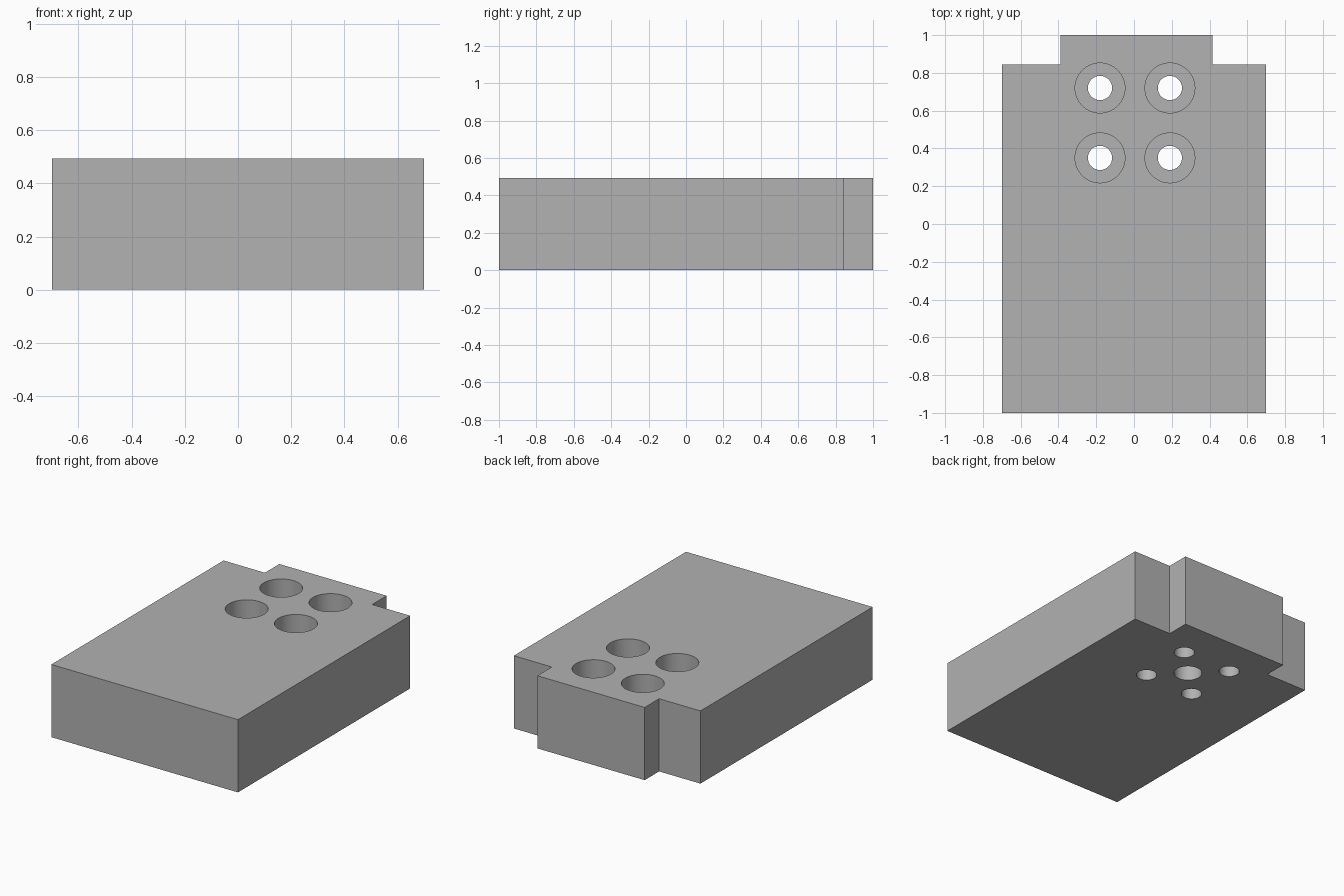
import bpy
import bmesh

HEIGHT = 0.493
HOLE_X = (-0.18, 0.19)
HOLE_Y = (0.35, 0.72)

cube = bpy.data.objects.get("Cube")
if cube:
    bpy.data.objects.remove(cube, do_unlink=True)

# Single grey material
grey = bpy.data.materials.new("plain grey")
grey.use_nodes = True
colour = (0.445, 0.445, 0.445, 1)
grey.diffuse_color = colour
grey.node_tree.nodes["Principled BSDF"].inputs["Base Color"].default_value = colour


def add_cutter(name, x, y, radius, bottom, top):
    """Upright cylinder used to bore a hole."""
    bpy.ops.mesh.primitive_cylinder_add(
        vertices=64, radius=radius, depth=top - bottom,
        location=(x, y, (bottom + top) / 2))
    cutter = bpy.context.object
    cutter.name = name
    cutter.hide_render = True
    return cutter


# Block with a tongue at the back, extruded from its outline
outline = [(-0.7, -1), (0.7, -1), (0.7, 0.845), (0.415, 0.845),
           (0.415, 1), (-0.39, 1), (-0.39, 0.845), (-0.7, 0.845)]
bm = bmesh.new()
base = bm.faces.new([bm.verts.new((x, y, 0)) for x, y in outline])
top = bmesh.ops.extrude_face_region(bm, geom=[base])
verts = [v for v in top["geom"] if isinstance(v, bmesh.types.BMVert)]
bmesh.ops.translate(bm, verts=verts, vec=(0, 0, HEIGHT))
bmesh.ops.recalc_face_normals(bm, faces=bm.faces)
mesh = bpy.data.meshes.new("mounting_block")
bm.to_mesh(mesh)
bm.free()
mesh.materials.append(grey)
block = bpy.data.objects.new("mounting_block", mesh)
bpy.context.collection.objects.link(block)

# Four counterbored through holes
cutters = []
for x in HOLE_X:
    for y in HOLE_Y:
        cutters.append(add_cutter("counterbore_cutter", x, y, 0.132, 0.24, HEIGHT + 0.1))
        cutters.append(add_cutter("bolt_hole_cutter", x, y, 0.064, -0.1, 0.3))

# Blind socket underneath, centred between the bolt holes
cutters.append(add_cutter("socket_cutter", sum(HOLE_X) / 2, sum(HOLE_Y) / 2, 0.088, -0.1, 0.25))

# Bore every hole, then bake the cuts and drop the cutters
bpy.ops.object.select_all(action="DESELECT")
block.select_set(True)
bpy.context.view_layer.objects.active = block
for cutter in cutters:
    bore = block.modifiers.new("bore", "BOOLEAN")
    bore.operation = "DIFFERENCE"
    bore.solver = "EXACT"
    bore.object = cutter
    bpy.ops.object.modifier_apply(modifier=bore.name)
    bpy.data.objects.remove(cutter, do_unlink=True)

bpy.ops.object.shade_smooth_by_angle()
